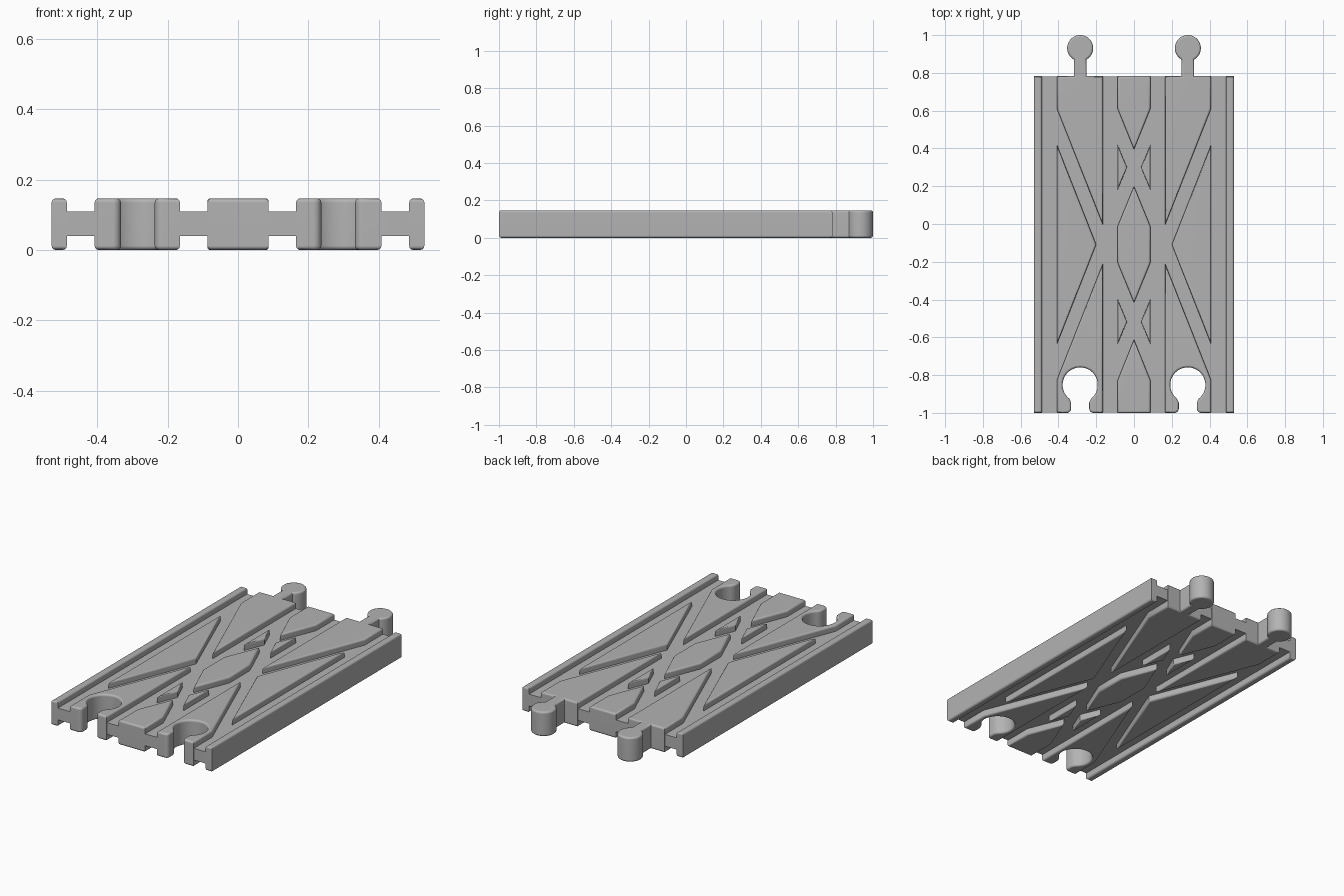
import bpy, bmesh
from math import sin, cos, radians

if "Cube" in bpy.data.objects:
    bpy.data.objects.remove(bpy.data.objects["Cube"], do_unlink=True)

HEIGHT = 0.147             # full thickness of the track
FRONT, BACK = -1.0, 0.783  # ends of the track body
MID = (FRONT + BACK) / 2
PEG_X = 0.285
INNER, OUTER = 0.165, 0.408  # edges of the wide side islands
CORE = 0.087                 # half width of the centre islands

grey = bpy.data.materials.new("track grey")
grey.use_nodes = True
colour = (0.45, 0.45, 0.45, 1)
grey.diffuse_color = colour
grey.node_tree.nodes["Principled BSDF"].inputs["Base Color"].default_value = colour


def arc(cx, cy, r, start, end, steps):
    angles = [radians(start + (end - start) * i / steps) for i in range(steps + 1)]
    return [(cx + r * cos(a), cy + r * sin(a)) for a in angles]


def mirror_x(points):
    return [(-x, y) for x, y in reversed(points)]


def mirror_y(points):
    return [(x, 2 * MID - y) for x, y in reversed(points)]


def prism(name, outline, z0=0.0, z1=HEIGHT, bevel=0.012):
    """Extrude an outline and round its top and bottom rims."""
    bm = bmesh.new()
    face = bm.faces.new([bm.verts.new((x, y, z0)) for x, y in outline])
    top = bmesh.ops.extrude_face_region(bm, geom=[face], use_keep_orig=True)["geom"]
    for v in top:
        if isinstance(v, bmesh.types.BMVert):
            v.co.z = z1
    bmesh.ops.recalc_face_normals(bm, faces=bm.faces[:])
    if bevel:
        rims = [e for e in bm.edges if abs(e.verts[0].co.z - e.verts[1].co.z) < 1e-5]
        bmesh.ops.bevel(bm, geom=rims, offset=bevel, segments=3, profile=0.5,
                        affect='EDGES', clamp_overlap=False)
    mesh = bpy.data.meshes.new(name)
    bm.to_mesh(mesh)
    bm.free()
    mesh.materials.append(grey)
    obj = bpy.data.objects.new(name, mesh)
    bpy.context.collection.objects.link(obj)
    bpy.ops.object.select_all(action='DESELECT')
    obj.select_set(True)
    bpy.context.view_layer.objects.active = obj
    bpy.ops.object.shade_smooth_by_angle(angle=radians(32))
    obj.modifiers.new("clean shading", 'WEIGHTED_NORMAL').keep_sharp = True
    return obj


def socket(cx, grow=0.0):
    """Keyhole notch in the front edge, walked from left to right."""
    f, w, r, fillet = FRONT + grow, 0.048 + grow, 0.093 + grow, 0.022
    left = arc(cx - w - fillet, f + fillet, fillet, -90, 0, 5)
    left.append((cx - w, -0.945))
    right = [(2 * cx - x, y) for x, y in reversed(left)]
    return left + arc(cx, -0.852, r, 232, -52, 36) + right


def peg(cx):
    """Necked round peg on the back edge, walked from right to left."""
    neck = 0.033
    return ([(cx + neck, BACK)] + arc(cx, 0.931, 0.069, -61, 241, 36)
            + [(cx - neck, BACK)])


# Thin web that forms the floor of every groove, top and bottom
e = 0.002
prism("groove_web",
      [(-0.51, FRONT + e)] + socket(-PEG_X, e) + socket(PEG_X, e)
      + [(0.51, FRONT + e), (0.51, BACK - e), (-0.51, BACK - e)],
      0.04, 0.11, bevel=0)

# Outlines for the model's right half
rail = [(-0.53, FRONT), (-0.487, FRONT), (-0.487, BACK), (-0.53, BACK)]
socket_island = ([(-OUTER, FRONT)] + socket(-PEG_X)
                 + [(-INNER, FRONT), (-INNER, -0.21), (-OUTER, -0.825)])
peg_island = ([(-INNER, -0.005), (-INNER, BACK)] + peg(-PEG_X)
              + [(-OUTER, BACK), (-OUTER, 0.61)])
side_wedge = [(-OUTER, 0.42), (-OUTER, 2 * MID - 0.42), (-0.2, MID)]
back_chip = [(-CORE, 0.42), (-CORE, 0.18), (-0.037, 0.3)]

halves = {"outer_rail": rail, "socket_island": socket_island,
          "peg_island": peg_island, "side_wedge": side_wedge,
          "back_chip": back_chip, "front_chip": mirror_y(back_chip)}
for name, outline in halves.items():
    size = 0.008 if "chip" in name else 0.012
    prism("right_" + name, outline, bevel=size)
    prism("left_" + name, mirror_x(outline), bevel=size)

# Islands along the centre line
back_arrow = [(0, 0.395), (CORE, 0.61), (CORE, BACK), (-CORE, BACK), (-CORE, 0.61)]
prism("back_centre_island", back_arrow)
prism("front_centre_island", mirror_y(back_arrow))
prism("middle_diamond", [(0, 0.2), (-CORE, -0.012), (-CORE, 2 * MID + 0.012),
                         (0, 2 * MID - 0.2), (CORE, 2 * MID + 0.012), (CORE, -0.012)])
